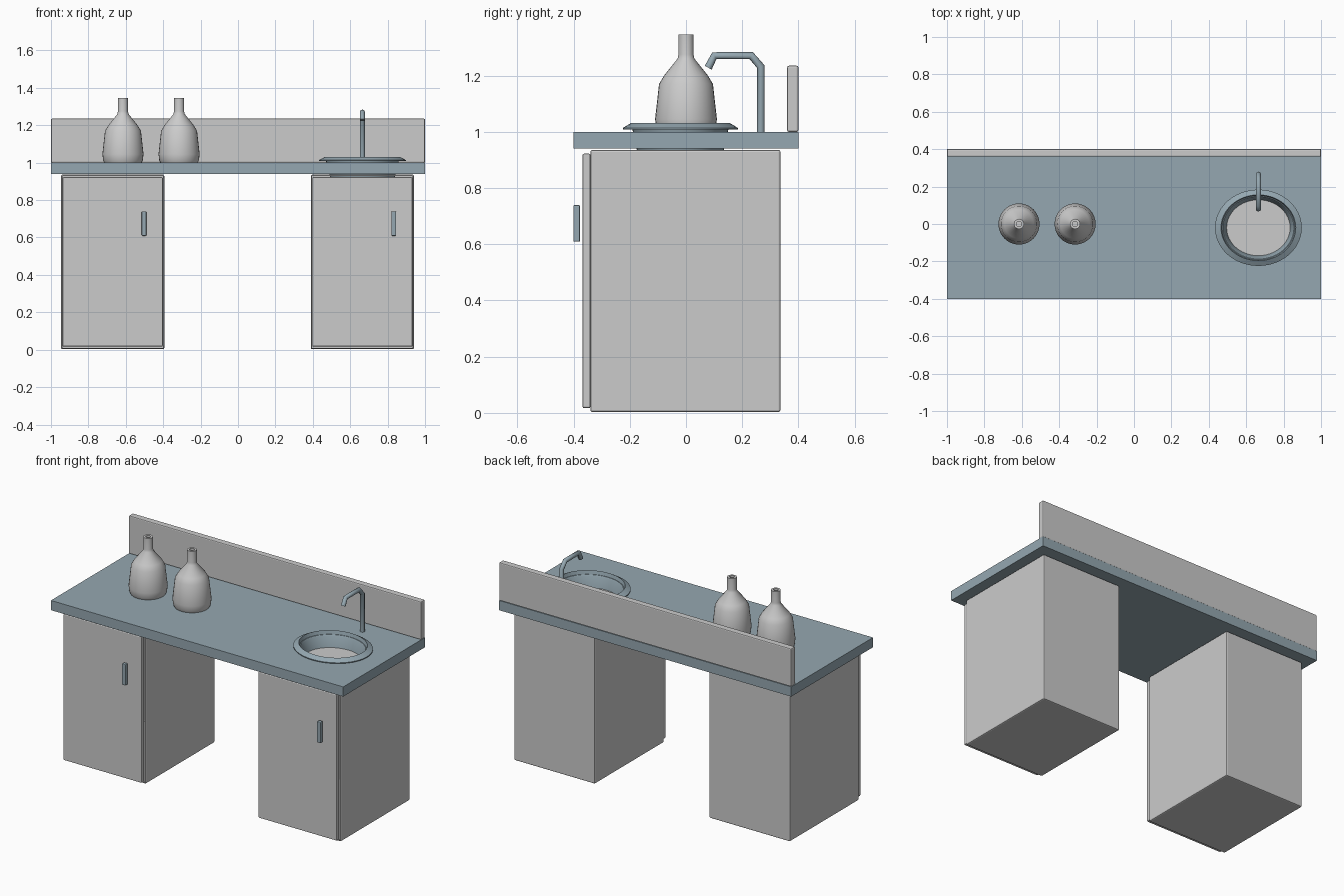
import bpy, bmesh, math
from mathutils import Vector

if "Cube" in bpy.data.objects:
    bpy.data.objects.remove(bpy.data.objects["Cube"])

slate = bpy.data.materials.new("slate")
slate.diffuse_color = (0.30, 0.39, 0.44, 1)
slate.use_nodes = True
slate.node_tree.nodes["Principled BSDF"].inputs["Base Color"].default_value = slate.diffuse_color


def finish(bm, name, mat=None, smooth=False):
    bmesh.ops.recalc_face_normals(bm, faces=bm.faces)
    me = bpy.data.meshes.new(name)
    bm.to_mesh(me)
    bm.free()
    ob = bpy.data.objects.new(name, me)
    bpy.context.collection.objects.link(ob)
    if mat:
        me.materials.append(mat)
    if smooth:
        bpy.ops.object.select_all(action='DESELECT')
        ob.select_set(True)
        bpy.context.view_layer.objects.active = ob
        bpy.ops.object.shade_smooth_by_angle(angle=math.radians(35))
    return ob


def box(name, lo, hi, bevel=0.0, mat=None, open_front=False):
    lo, hi = Vector(lo), Vector(hi)
    bm = bmesh.new()
    bmesh.ops.create_cube(bm, size=1)
    for v in bm.verts:
        v.co = Vector([(lo[i] + hi[i]) / 2 + v.co[i] * (hi[i] - lo[i]) for i in range(3)])
    if bevel:
        bmesh.ops.bevel(bm, geom=bm.edges[:], offset=bevel, segments=2,
                        profile=0.5, affect='EDGES')
    if open_front:
        front = [f for f in bm.faces if f.calc_center_median().y < lo.y + 1e-4
                 and f.calc_area() > 0.1]
        bmesh.ops.delete(bm, geom=front, context='FACES')
    return finish(bm, name, mat)


def lathe(name, profile, center, y_scale=1.0, steps=32, mat=None):
    bm = bmesh.new()
    vs = [bm.verts.new((r, 0, z)) for r, z in profile]
    es = [bm.edges.new(p) for p in zip(vs, vs[1:])]
    bmesh.ops.spin(bm, geom=vs + es, cent=(0, 0, 0), axis=(0, 0, 1),
                   angle=math.tau, steps=steps, use_duplicate=False)
    bmesh.ops.remove_doubles(bm, verts=bm.verts, dist=1e-4)
    for v in bm.verts:
        v.co.x += center[0]
        v.co.y = v.co.y * y_scale + center[1]
    return finish(bm, name, mat, smooth=True)


SINK = (0.665, -0.02)

# Worktop with an oval hole for the sink
top = box("worktop", (-1, -0.4, 0.94), (1, 0.4, 1.0), 0, slate)
cutter = lathe("sink_cutter", [(0, 0.9), (0.187, 0.9), (0.187, 1.1), (0, 1.1)], SINK, 0.88)
cutter.hide_render = True
cutter.hide_viewport = True
cut = top.modifiers.new("sink_hole", 'BOOLEAN')
cut.operation = 'DIFFERENCE'
cut.solver = 'EXACT'
cut.object = cutter

# Backsplash
box("backsplash", (-1, 0.36, 1.0), (1, 0.4, 1.235), 0.006)

# Cabinets: open-fronted shell, door and upright handle
for side, x in (("left", -0.67), ("right", 0.665)):
    box(side + "_cabinet", (x - 0.276, -0.34, 0.003), (x + 0.276, 0.336, 0.936), 0.007,
        open_front=True)
    box(side + "_door", (x - 0.268, -0.368, 0.017), (x + 0.268, -0.34, 0.922), 0.005)
    box(side + "_handle", (x + 0.155, -0.401, 0.609), (x + 0.180, -0.377, 0.739), 0.004, slate)

# Sink bowl with sloped rim, and its drain
lathe("sink", [(0, 0.85), (0.148, 0.85), (0.165, 0.89), (0.192, 1.0), (0.2, 1.031),
               (0.232, 1.014), (0.232, 1.009), (0.19, 1.008), (0.185, 1.0),
               (0.167, 0.925), (0.152, 0.84), (0, 0.84)], SINK, 0.88, 48, slate)
lathe("drain", [(0, 0.853), (0.027, 0.853), (0.027, 0.845)], SINK, 1.0, 16)

# Tap: one bent pipe
curve = bpy.data.curves.new("tap", 'CURVE')
curve.dimensions = '3D'
curve.bevel_depth = 0.014
curve.bevel_resolution = 2
curve.use_fill_caps = True
path = [(0.266, 0.99), (0.266, 1.232), (0.232, 1.271), (0.101, 1.271), (0.079, 1.228)]
sp = curve.splines.new('POLY')
sp.points.add(len(path) - 1)
for p, (y, z) in zip(sp.points, path):
    p.co = (SINK[0], y, z, 1)
curve.materials.append(slate)
bpy.context.collection.objects.link(bpy.data.objects.new("tap", curve))

# Bottles with hollow necks
bottle = [(0, 1.0), (0.1, 1.0), (0.106, 1.012), (0.11, 1.045), (0.096, 1.17),
          (0.078, 1.2), (0.03, 1.26), (0.027, 1.275), (0.027, 1.346), (0.014, 1.346),
          (0.014, 1.25), (0, 1.25)]
for i, x in enumerate((-0.615, -0.315)):
    lathe(f"bottle_{i + 1}", bottle, (x, 0), 1.0, 32)
